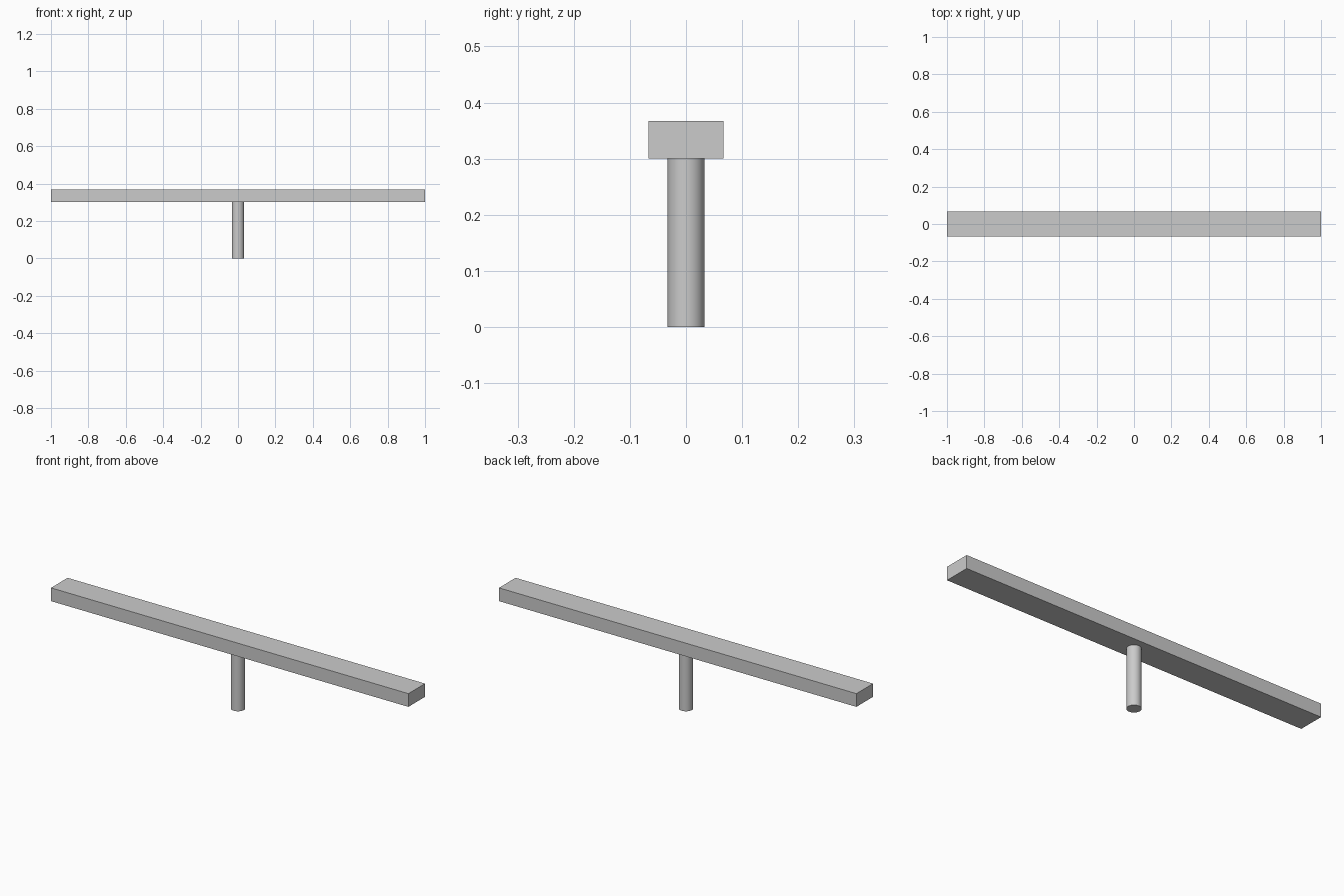
import bpy
import math

cube = bpy.data.objects.get("Cube")
if cube:
    bpy.data.objects.remove(cube, do_unlink=True)

POST_HEIGHT = 0.3
POST_RADIUS = 0.033
BEAM_SIZE = (2.0, 0.133, 0.067)

grey = bpy.data.materials.new("light grey")
grey.use_nodes = True
colour = (0.6, 0.6, 0.6, 1.0)
grey.diffuse_color = colour
grey.node_tree.nodes["Principled BSDF"].inputs["Base Color"].default_value = colour


def finish(name):
    obj = bpy.context.object
    obj.name = name
    obj.data.materials.append(grey)
    return obj


# Long flat crossbeam
bpy.ops.mesh.primitive_cube_add(size=1, location=(0, 0, POST_HEIGHT + BEAM_SIZE[2] / 2))
beam = finish("crossbeam")
beam.scale = BEAM_SIZE
bpy.ops.object.transform_apply(location=False, rotation=False, scale=True)

# Round central post
bpy.ops.mesh.primitive_cylinder_add(vertices=48, radius=POST_RADIUS, depth=POST_HEIGHT,
                                    location=(0, 0, POST_HEIGHT / 2))
finish("post")
bpy.ops.object.shade_smooth_by_angle(angle=math.radians(30))
